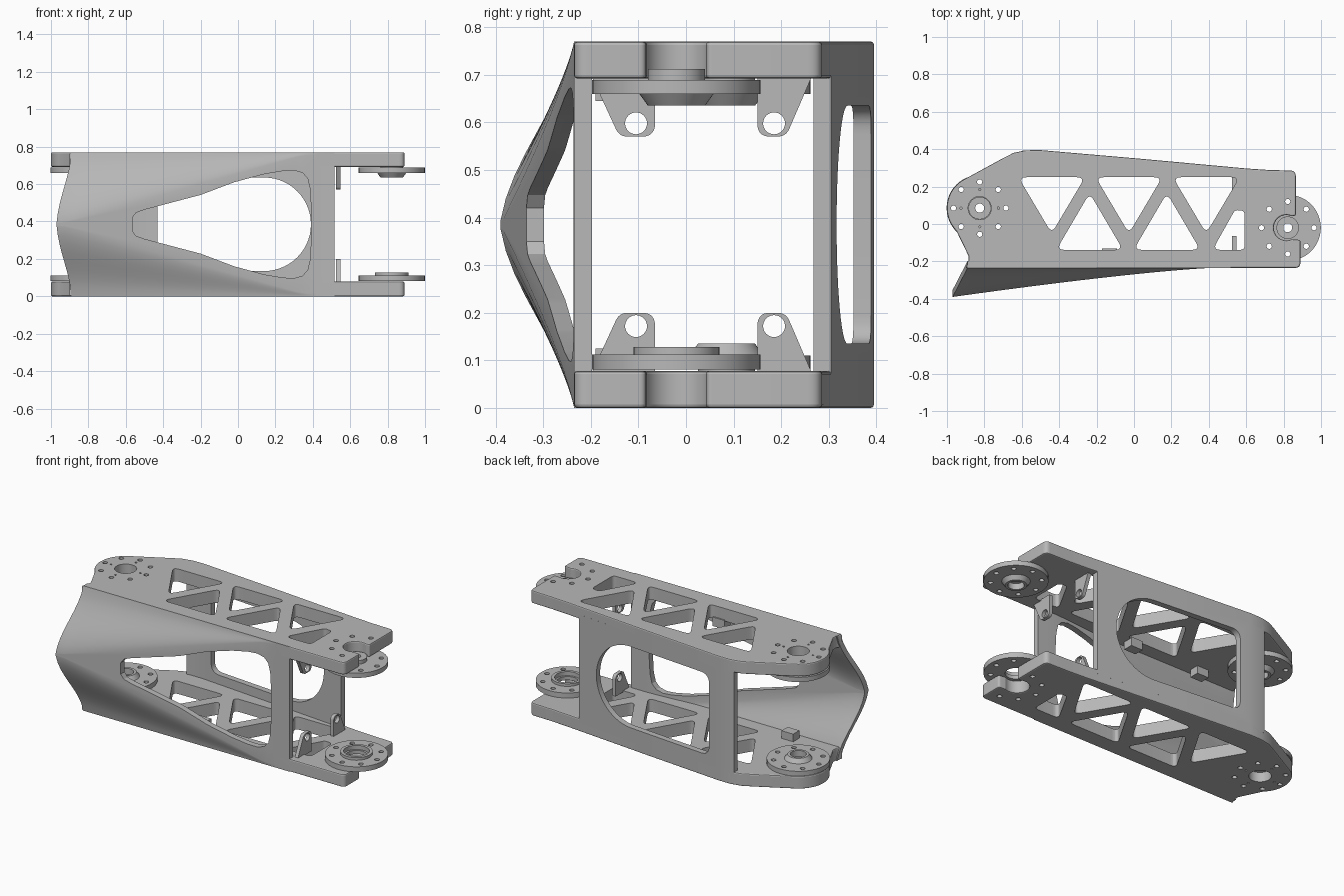
import bpy, bmesh, math
from mathutils import Vector

cube = bpy.data.objects.get("Cube")
if cube:
    bpy.data.objects.remove(cube, do_unlink=True)

H = 0.77            # overall height
MID = H / 2
PLATE = 0.078       # plate thickness
FRONT = -0.235      # front wall line
WALL = 0.037        # wall thickness
LEFT_HUB = (-0.825, 0.085)
RIGHT_HUB = (0.822, -0.02)
BOLT_R = 0.14

grey = bpy.data.materials.new("satin grey")
grey.use_nodes = True
grey.diffuse_color = (0.48, 0.48, 0.48, 1)
grey.node_tree.nodes["Principled BSDF"].inputs["Base Color"].default_value = (0.48, 0.48, 0.48, 1)
parts = []


def finish(name, bm):
    bmesh.ops.recalc_face_normals(bm, faces=bm.faces[:])
    mesh = bpy.data.meshes.new(name)
    bm.to_mesh(mesh)
    bm.free()
    mesh.materials.append(grey)
    ob = bpy.data.objects.new(name, mesh)
    bpy.context.collection.objects.link(ob)
    parts.append(ob)
    return ob


def arc(center, r, a0, a1, n):
    """Points on an arc, angles in degrees."""
    angles = [math.radians(a0 + (a1 - a0) * i / n) for i in range(n + 1)]
    return [(center[0] + r * math.cos(a), center[1] + r * math.sin(a)) for a in angles]


def circle(center, r, n=32):
    return arc(center, r, 0, 360, n)[:-1]


def bolts(center):
    return [circle(p, 0.014, 16) for p in circle(center, BOLT_R, 8)]


def rounded(pts, r, n=7):
    """Round the corners of a polygon; a point may carry its own radius."""
    out = []
    for i, p in enumerate(pts):
        rad = p[2] if len(p) > 2 else r
        c = Vector(p[:2])
        a = Vector(pts[i - 1][:2]) - c
        b = Vector(pts[(i + 1) % len(pts)][:2]) - c
        if rad == 0:
            out.append(tuple(c))
            continue
        d = min(rad / math.tan(a.angle(b) / 2), 0.45 * a.length, 0.45 * b.length)
        s, e = c + a.normalized() * d, c + b.normalized() * d
        for k in range(n + 1):
            t = k / n
            out.append(tuple(s * (1 - t) ** 2 + c * 2 * t * (1 - t) + e * t * t))
    return out


AXES = {"z": lambda u, v, w: (u, v, w), "y": lambda u, v, w: (u, w, v), "x": lambda u, v, w: (w, u, v)}


def prism(name, loops, w0, w1, axis="z", bevel=0):
    """Extrude one or more closed outlines along an axis."""
    bm = bmesh.new()
    place = AXES[axis]
    for pts in loops:
        lo = [bm.verts.new(place(u, v, w0)) for u, v in pts]
        hi = [bm.verts.new(place(u, v, w1)) for u, v in pts]
        caps = [bm.faces.new(lo), bm.faces.new(hi)]
        for i in range(len(pts)):
            bm.faces.new((lo[i - 1], lo[i], hi[i], hi[i - 1]))
    if bevel:
        bmesh.ops.recalc_face_normals(bm, faces=bm.faces[:])
        rim = [e for f in caps for e in f.edges]
        bmesh.ops.bevel(bm, geom=rim, offset=bevel, segments=2, profile=0.5, affect='EDGES')
    return finish(name, bm)


def cut(ob, loops, w0, w1, axis="z"):
    cutter = prism("cutter", loops, w0, w1, axis)
    cutter.hide_render = True
    mod = ob.modifiers.new("cut", 'BOOLEAN')
    mod.operation, mod.solver, mod.object = 'DIFFERENCE', 'EXACT', cutter
    bpy.context.view_layer.objects.active = ob
    bpy.ops.object.modifier_apply(modifier=mod.name)
    parts.remove(cutter)
    bpy.data.objects.remove(cutter, do_unlink=True)


# Side plates with triangular truss openings
back_edge = [(-0.7, 0.352), (-0.645, 0.38), (-0.58, 0.394), (-0.5, 0.395), (0, 0.352), (0.6, 0.297), (0.72, 0.289)]
outline = [(x, y, 0) for x, y in arc(LEFT_HUB, 0.175, 225, 122, 24) + back_edge]
outline += [(0.865, 0.285, 0.03), (0.865, 0.045, 0.015)]
outline += [(x, y, 0) for x, y in arc((0.815, -0.02), 0.068, 65, 295, 20)]
outline += [(0.89, -0.085, 0.015), (0.89, FRONT, 0.03), (-0.9, FRONT, 0), (-0.885, -0.2, 0), (-0.885, -0.17, 0)]
outline = rounded(outline, 0)

openings = []
for i in range(3):
    x = -0.44 + i * 0.413
    openings.append([(x - 0.178, 0.25), (x + 0.178, 0.25), (x, -0.05)])
    if i < 2:
        openings.append([(x + 0.025, -0.138), (x + 0.381, -0.138), (x + 0.203, 0.165)])
openings.append([(0.42, -0.138), (0.592, -0.138), (0.592, 0.07), (0.54, 0.075)])
holes = [rounded(o, 0.025) for o in openings]
holes += bolts(LEFT_HUB) + bolts(RIGHT_HUB) + [circle(LEFT_HUB, 0.062)]
holes += [circle(p, 0.006, 8) for p in circle(LEFT_HUB, 0.1, 4)]

for name, z0 in (("bottom_plate", 0), ("top_plate", H - PLATE)):
    plate = prism(name, [outline], z0, z0 + PLATE, bevel=0.007)
    cut(plate, holes, z0 - 0.1, z0 + PLATE + 0.1)

# Back wall following the plate edge, with a round-ended window
outer = [(-0.6, 0.391)] + back_edge[2:5] + [(0.515, 0.305)]
strip = outer + [(x, y - WALL) for x, y in reversed(outer)]
back_wall = prism("back_wall", [strip], 0.05, H - 0.05)
nose = [(0.14 + 0.25 * math.cos(a), MID + 0.25 * math.sin(a))
        for a in (math.radians(-90 + 180 * i / 28) for i in range(29))]
window = [(x, z, 0) for x, z in nose] + [(-0.43, MID + 0.25, 0.06), (-0.43, MID - 0.25, 0.06)]
cut(back_wall, [rounded(window, 0)], 0.15, 0.6, "y")


# Front shell: a flat wall swelling into a pointed ridge at one end
def shell_point(u, k, flat=4, slope=8):
    x = -0.97 + 1.485 * u
    w = min(0.96, max(0.02, (x + 0.97) / 1.37))
    i = abs(k)
    s = max(0, (i - flat) / slope)
    t = w * i / flat if i <= flat else w + (1 - w) * s
    f = 0.3 * (1 + math.cos(math.pi * s)) + 0.4 * (1 - s)
    bulge = 0.155 * max(0, 1 - (x + 0.97) / 1.38) ** 1.25
    z = MID + MID * t * (1 if k > 0 else -1)
    return x + 0.08 * (1 - f) * (1 - u), FRONT - bulge * f, z


bm = bmesh.new()
NU, NK = 30, 12
sheets = []
for depth in (0, WALL):
    sheets.append([[bm.verts.new(Vector(shell_point(i / NU, k)) + Vector((0, depth, 0)))
                    for k in range(-NK, NK + 1)] for i in range(NU + 1)])
for g in sheets:
    for i in range(NU):
        for k in range(2 * NK):
            bm.faces.new((g[i][k], g[i + 1][k], g[i + 1][k + 1], g[i][k + 1]))
a, b = sheets
for i in range(NU):
    for k in (0, -1):
        bm.faces.new((a[i][k], a[i + 1][k], b[i + 1][k], b[i][k]))
for k in range(2 * NK):
    for i in (0, -1):
        bm.faces.new((a[i][k], a[i][k + 1], b[i][k + 1], b[i][k]))
front_shell = finish("front_shell", bm)
half = [(-0.565, 0.035), (-0.545, 0.062), (-0.5, 0.078), (-0.2, 0.157), (-0.02, 0.225), (0.14, 0.268),
        (0.24, 0.285), (0.3, 0.288), (0.345, 0.275), (0.372, 0.245), (0.385, 0.19), (0.39, 0.1)]
window = [(x, MID + h) for x, h in half] + [(x, MID - h) for x, h in reversed(half)]
cut(front_shell, [window], -0.6, -0.1, "y")


# Bearing discs, revolved from a profile
def disc(name, center, profile, top):
    bm = bmesh.new()
    n = 48
    rings = []
    for r, z in profile:
        z = PLATE + z
        rings.append([bm.verts.new((x, y, H - z if top else z)) for x, y in circle(center, r, n)])
    for j in range(len(rings)):
        p, q = rings[j - 1], rings[j]
        for i in range(n):
            bm.faces.new((p[i - 1], p[i], q[i], q[i - 1]))
    ob = finish(name, bm)
    cut(ob, bolts(center), -0.2, H + 0.2)


R = 0.177
hub = [(0.024, -0.02), (0.06, -0.02), (0.06, 0.003), (R, 0.003), (R, 0.032), (0.078, 0.032),
       (0.06, 0.057), (0.045, 0.057), (0.045, 0.02), (0.024, 0.02)]
open_ring = [(0.06, 0.003), (R, 0.003), (R, 0.034), (0.09, 0.034), (0.09, 0.05), (0.072, 0.05),
             (0.072, 0.025), (0.06, 0.025)]
disc("left_bottom_disc", LEFT_HUB, hub, False)
disc("left_top_disc", LEFT_HUB, hub, True)
disc("right_bottom_disc", RIGHT_HUB, open_ring, False)
disc("right_top_disc", RIGHT_HUB, hub, True)

# Drilled lugs and small blocks on the inner plate faces
lugs = {"front_lug": ([(-0.065, 0.07, 0), (-0.2, 0.07, 0), (-0.14, 0.2), (-0.065, 0.2)], -0.105),
        "back_lug": ([(0.15, 0.07, 0), (0.266, 0.07, 0), (0.21, 0.2), (0.15, 0.2)], 0.185)}
for side in ("bottom", "top"):
    def flip(z):
        return H - z if side == "top" else z
    for name, (shape, hole_y) in lugs.items():
        pts = [(y, flip(z)) for y, z in rounded(shape, 0.028)]
        lug = prism(side + "_" + name, [pts], 0.525, 0.547, "x")
        cut(lug, [circle((hole_y, flip(0.172)), 0.023)], 0.4, 0.7, "x")
    for x in (-0.6, -0.13):
        block = [(x - 0.04, -0.19), (x + 0.04, -0.19), (x + 0.04, -0.13), (x - 0.04, -0.13)]
        prism(side + "_block", [block], flip(0.07), flip(0.125))

# Smooth the curved surfaces and keep the edges crisp
bpy.ops.object.select_all(action='DESELECT')
for ob in parts:
    ob.select_set(True)
bpy.context.view_layer.objects.active = parts[0]
bpy.ops.object.shade_smooth_by_angle(angle=math.radians(18))
